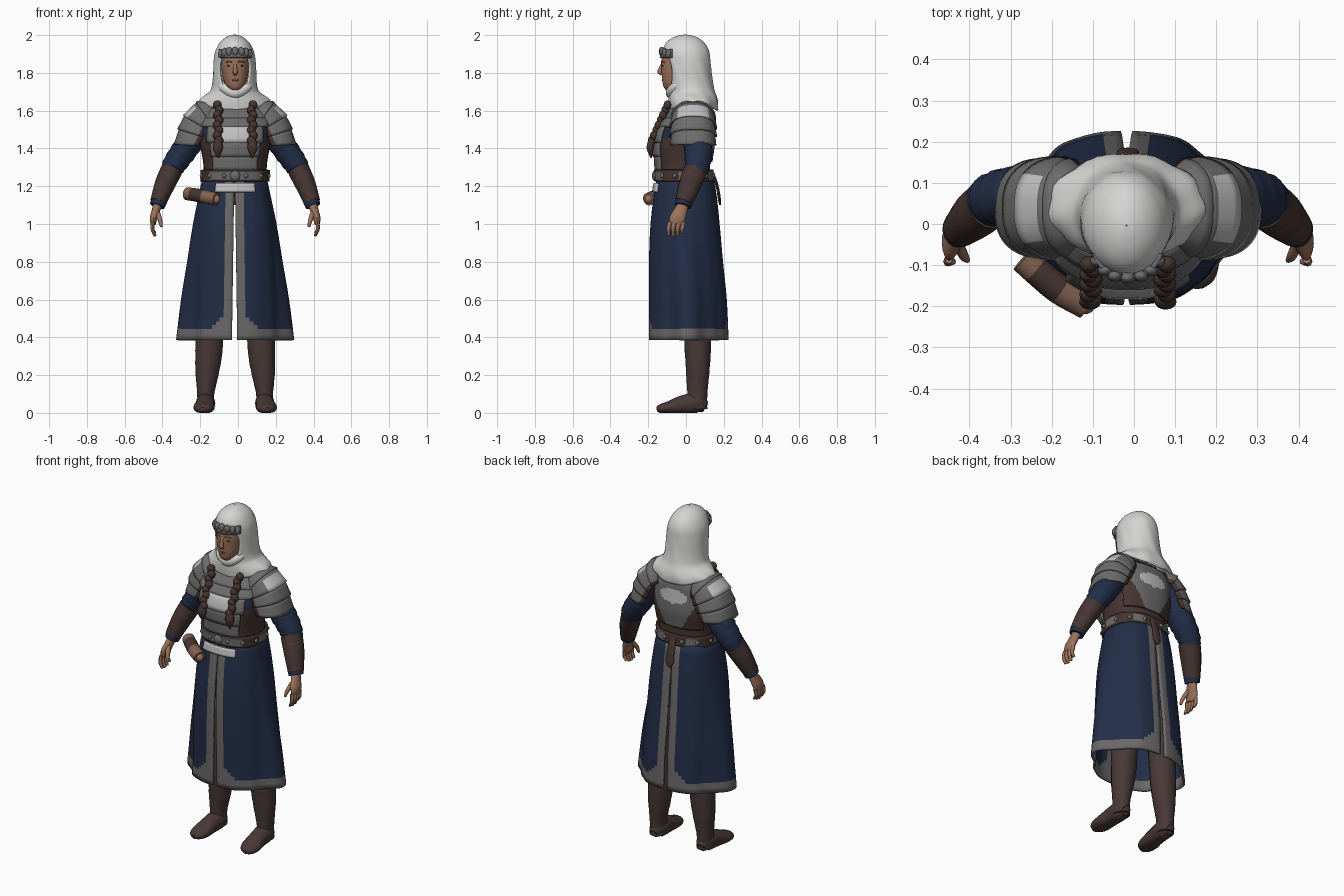
import bpy, bmesh, math
from math import sin, cos, pi, radians, exp
from mathutils import Vector

if "Cube" in bpy.data.objects:
    bpy.data.objects.remove(bpy.data.objects["Cube"])
C = -0.015  # body centre line


def material(name, rgb):
    m = bpy.data.materials.new(name)
    m.use_nodes = True
    m.diffuse_color = (*rgb, 1)
    b = m.node_tree.nodes["Principled BSDF"]
    b.inputs["Base Color"].default_value = (*rgb, 1)
    b.inputs["Roughness"].default_value = 0.8
    return m


WHITE = material("white cloth", (.66, .66, .65))
STEEL = material("dull steel", (.155, .15, .153))
LIGHT = material("bright steel", (.52, .52, .53))
NAVY = material("navy cloth", (.016, .027, .063))
LEATHER = material("brown leather", (.06, .035, .03))
BOOT = material("boot leather", (.065, .04, .038))
SKIN = material("skin", (.33, .17, .105))
TAN = material("tan leather", (.22, .12, .08))
TRIM = material("grey trim", (.145, .137, .137))
DARK = material("dark hair", (.03, .02, .017))


def sample(tab, k):
    """Smooth interpolation of a table keyed by its first column."""
    k = min(max(k, tab[0][0]), tab[-1][0])
    i = max(j for j in range(len(tab) - 1) if tab[j][0] <= k)
    a, b = tab[i], tab[i + 1]
    p, q = tab[max(i - 1, 0)], tab[min(i + 2, len(tab) - 1)]
    h = b[0] - a[0]
    t = (k - a[0]) / h
    out = []
    for c in range(1, len(a)):
        m0 = (b[c] - p[c]) / (b[0] - p[0]) * h
        m1 = (q[c] - a[c]) / (q[0] - a[0]) * h
        out.append(a[c] * (1 + 2 * t) * (1 - t) ** 2 + m0 * t * (1 - t) ** 2
                   + b[c] * t * t * (3 - 2 * t) + m1 * t * t * (t - 1))
    return out


def grid(name, rows, mats, closed=False, cap=False, rule=None, thick=0):
    """Skin rows of points; rule(centre, row, column) gives the material slot."""
    bm = bmesh.new()
    vs = [[bm.verts.new(p) for p in r] for r in rows]
    n = len(rows[0])
    for i in range(len(rows) - 1):
        for j in range(n if closed else n - 1):
            k = (j + 1) % n
            f = bm.faces.new((vs[i][j], vs[i][k], vs[i + 1][k], vs[i + 1][j]))
            if rule:
                f.material_index = int(rule(f.calc_center_median(), i, j))
    if cap:
        bm.faces.new(vs[0])
        bm.faces.new(vs[-1])
    bmesh.ops.remove_doubles(bm, verts=bm.verts, dist=1e-5)
    bmesh.ops.recalc_face_normals(bm, faces=bm.faces)
    me = bpy.data.meshes.new(name)
    bm.to_mesh(me)
    bm.free()
    ob = bpy.data.objects.new(name, me)
    bpy.context.collection.objects.link(ob)
    for m in mats:
        me.materials.append(m)
    if thick:
        s = ob.modifiers.new("thickness", "SOLIDIFY")
        s.thickness, s.offset = thick, 0
    bpy.ops.object.select_all(action="DESELECT")
    bpy.context.view_layer.objects.active = ob
    ob.select_set(True)
    bpy.ops.object.shade_smooth_by_angle(angle=radians(45))


def spow(v, e):
    return math.copysign(abs(v) ** e, v)


def around(tab, a, z, off=0, e=.85):
    """Point at angle a and height z on a body profile (z, cy, rx, ry)."""
    cy, rx, ry = sample(tab, z)[:3]
    return Vector((C + (rx + off) * spow(cos(a), e), cy + (ry + off) * spow(sin(a), e), z))


def shell(name, tab, z0, z1, mid, half, off, mats, rule=None, n=16, nz=4, flare=0):
    """Curved plate lying on a body profile; a half turn of 180 gives a band."""
    rows = [[around(tab, radians(mid - half + 2 * half * j / n), z0 + (z1 - z0) * i / nz,
                    off + flare * (1 - i / nz)) for j in range(n + 1)] for i in range(nz + 1)]
    grid(name, rows, mats, rule=rule, thick=.012)


def loft(name, tab, mats, n=32, nz=24, rule=None):
    z0, z1 = tab[0][0], tab[-1][0]
    rows = [[around(tab, 2 * pi * j / n, z0 + (z1 - z0) * i / nz) for j in range(n)] for i in range(nz + 1)]
    grid(name, rows, mats, True, True, rule)


def tube(name, pts, mats, ref=(0, 1, 0), n=16, per=4, wrinkle=0, rule=None):
    """Tube through points (x, y, z, radius a, radius b), kept above the ground."""
    tab = [(i, *p) for i, p in enumerate(pts)]
    m = (len(pts) - 1) * per
    s = [sample(tab, i / per) for i in range(m + 1)]
    rows = []
    for i, (x, y, z, ra, rb) in enumerate(s):
        t = (Vector(s[min(i + 1, m)][:3]) - Vector(s[max(i - 1, 0)][:3])).normalized()
        side = t.cross(Vector(ref)).normalized()
        up = side.cross(t)
        w = 1 + wrinkle * sin(i * 2.1)
        ring = [Vector((x, y, z)) + w * (side * ra * cos(q) + up * rb * sin(q))
                for q in (2 * pi * j / n for j in range(n))]
        rows.append([(p.x, p.y, max(p.z, 0)) for p in ring])
    grid(name, rows, mats, True, True, rule)


def ball(name, at, size, mat):
    x, y, z = at
    rows = [[(x + size[0] * sin(p) * cos(q), y + size[1] * sin(p) * sin(q), z + size[2] * cos(p))
             for q in (2 * pi * j / 14 for j in range(14))] for p in (pi * (i + .02) / 8.04 for i in range(9))]
    grid(name, rows, [mat], True, True)


# Torso: leather vest below, cloth above, with steel plates
TORSO = [(1.14, -.005, .165, .145), (1.25, -.01, .165, .14), (1.33, -.015, .17, .142), (1.42, -.015, .185, .153),
         (1.5, -.01, .187, .144), (1.58, .015, .17, .112), (1.64, .03, .115, .075)]
loft("torso", TORSO, [LEATHER, NAVY], rule=lambda c, i, j: c.z > 1.46)
for k, (z0, z1, half) in enumerate([(1.285, 1.36, 38), (1.355, 1.435, 40), (1.43, 1.52, 46),
                                    (1.515, 1.565, 62), (1.56, 1.61, 62)]):
    shell(f"chest_plate_{k + 1}", TORSO, z0, z1, -90, half, .004, [STEEL, LIGHT], flare=.005,
          rule=lambda c, i, j, k=k: k == 2 and 3 < j < 12)
shell("back_plate", TORSO, 1.33, 1.61, 90, 56, .008, [STEEL, LIGHT, LEATHER], n=44, nz=26,
      rule=lambda c, i, j: 1 if ((c.x - C) / .09) ** 2 + ((c.z - 1.515) / .04) ** 2 < 1
      else 2 if abs(c.x - C) > .05 + .55 * (c.z - 1.33) else 0)

# Belt, buckle, sash and hanging end
shell("belt", TORSO, 1.225, 1.287, -90, 180, .012, [LEATHER, STEEL], n=48, nz=6,
      rule=lambda c, i, j: 0 < i < 5 and (17 < j < 30 or j % 8 in (3, 4, 5)))
ball("belt_buckle", (C, -.165, 1.255), (.028, .016, .028), STEEL)
for k in range(12):
    ball("belt_stud", around(TORSO, radians(30 * k + 15), 1.255, .016), (.012, .012, .012), STEEL)
tube("belt_end", [(C, .14, 1.27, .02, .01), (C, .165, 1.2, .024, .008), (C, .177, 1.13, .026, .008),
                  (C, .18, 1.1, .004, .004)], [LEATHER])

# Skirt: two halves split at front and back, boxy with a fold at each side, grey borders
SKIRT = [(.385, .015, .307, .205), (.6, .01, .28, .2), (.8, 0, .247, .19), (1, -.005, .215, .177),
         (1.17, -.004, .18, .158), (1.25, -.005, .163, .142)]
heights = [.385, .415, .445, .465, .485, .505, .53] + [.53 + .06 * i for i in range(1, 13)]
E = .78


def skirt_row(s, z):
    cy, rx, ry = sample(SKIRT, z)
    gap = .003 + .011 * max(0, 1.15 - z) / .76
    fall = min(1, max(0, (1.2 - z) / .7))
    wide = 1 - .25 * fall
    edge = [math.acos(((gap + d) / (rx * wide)) ** (1 / E)) for d in (0, .02, .045, .065, .085, .105)]
    mids = [edge[-1] * (1 - i / 20) for i in range(1, 40)]
    row = []
    for a in edge + mids + [-q for q in reversed(edge)]:
        side = (1 - wide) * exp(-(sin(a) / .3) ** 2)
        f = 1 + .015 * fall * sin(11 * a + s) * cos(a)
        row.append((C - .003 + s * rx * (wide * f * abs(cos(a)) ** E + side), cy - ry * f * spow(sin(a), E), z))
    return row


def border(c, i, j):
    d = min(j, 49 - j)
    return i < 2 or d < 2 or (d - 2) + (i - 2) < 3


for s, side in ((1, "left"), (-1, "right")):
    grid(side + "_skirt", [skirt_row(s, z) for z in heights], [NAVY, TRIM], rule=border, thick=.012)
shell("sash_plate", SKIRT, 1.168, 1.215, -90, 30, .012, [LIGHT])

# Hood with a face opening and a mantle over the shoulders
HOOD = [(1.6, .042, .188, .122, 0), (1.635, .041, .172, .126, 0), (1.67, .036, .145, .124, 0), (1.7, .03, .125, .118, 6),
        (1.73, .024, .115, .117, 30), (1.78, .016, .11, .117, 42), (1.85, .008, .107, .118, 44),
        (1.9, .002, .101, .119, 30), (1.93, -.002, .09, .113, 0), (1.96, -.004, .072, .094, 0),
        (1.983, -.004, .046, .062, 0), (1.995, -.004, .02, .026, 0), (1.998, -.004, .001, .001, 0)]
rows = []
for i in range(49):
    z = 1.6 + .398 * sin(pi / 2 * i / 48)
    cy, rx, ry, opening = sample(HOOD, z)
    o = radians(max(0, opening))
    low = max(0, (1.7 - z) / .1)
    row = []
    for j in range(49):
        a = -pi / 2 + o + (2 * pi - 2 * o) * j / 48
        f = 1 + (.01 + .015 * low) * sin(9 * a + 25 * z) * min(1, max(0, 1.96 - z) * 8) * (.4 + .6 * (sin(a) > -.6))
        row.append((C - .003 + rx * f * cos(a), cy + ry * f * sin(a), z + .045 * low * cos(a) ** 2))
    rows.append(row)
grid("hood", rows, [WHITE], thick=.01)
tube("chin_wrap", [(C - .085, -.01, 1.76, .02, .02), (C - .06, -.065, 1.72, .022, .024), (C, -.083, 1.695, .024, .03),
                   (C + .06, -.065, 1.72, .022, .024), (C + .085, -.01, 1.76, .02, .02)], [WHITE], ref=(0, 0, 1))

# Head and face
HEAD = [(1.7, -.06, .018, .028), (1.715, -.063, .036, .05), (1.75, -.05, .058, .074), (1.8, -.042, .069, .087),
        (1.86, -.036, .074, .095), (1.92, -.03, .068, .088), (1.94, -.03, .035, .05)]
loft("head", HEAD, [SKIN])
tube("nose", [(C, -.122, 1.855, .007, .007), (C, -.134, 1.825, .009, .01), (C, -.138, 1.805, .013, .013),
              (C, -.128, 1.79, .01, .006)], [SKIN])
ball("mouth", (C, -.121, 1.762), (.02, .008, .006), TAN)
for s in (1, -1):
    ball("eye", (C + s * .03, -.122, 1.838), (.013, .005, .005), DARK)
    tube("brow", [(C + s * .014, -.13, 1.857, .003, .003), (C + s * .03, -.126, 1.861, .004, .003),
                  (C + s * .048, -.114, 1.856, .003, .003)], [TAN], ref=(0, 0, 1), n=8)
BROWBAND = [(1.87, -.006, .092, .126), (1.95, -.006, .084, .12)]
shell("headband", BROWBAND, 1.88, 1.925, -90, 62, .002, [STEEL])
for k in range(-3, 4):
    ball("headband_boss", around(BROWBAND, radians(-90 + 17 * k), 1.9 + .014 * cos(k * .5), .002),
         (.018, .014, .024), STEEL)

# Scroll case on the belt
tube("scroll_case", [(-.27, -.085, 1.16, .034, .034), (-.23, -.12, 1.155, .035, .035),
                     (-.18, -.16, 1.145, .036, .036), (-.115, -.198, 1.132, .034, .034)], [TAN, LEATHER],
     ref=(0, 0, 1), rule=lambda c, i, j: 2 < i < 8)
ball("scroll_end", (-.118, -.197, 1.132), (.024, .022, .024), SKIN)

# Paired limbs, pauldrons and braids
OUTER = [(.12, 1.655), (.198, 1.643), (.264, 1.572), (.292, 1.5), (.31, 1.42)]
INNER = [(.11, 1.56), (.13, 1.54), (.15, 1.5), (.17, 1.46), (.195, 1.415)]
DEPTH = [.09, .108, .112, .112, .108]
for s, side in ((1, "left"), (-1, "right")):
    def mir(pts):
        return [(C + s * p[0], *p[1:]) for p in pts]

    for k in range(4):
        rows = []
        for i in range(5):
            t, lip = i / 4, .009 * i / 4
            mix = lambda tab, c: tab[k][c] * (1 - t) + tab[k + 1][c] * t
            d = DEPTH[k] * (1 - t) + DEPTH[k + 1] * t + lip
            rows.append([(C + s * (mix(INNER, 0) + (mix(OUTER, 0) + lip - mix(INNER, 0)) * sin(q) ** .8),
                          .038 + d * spow(cos(q), .8), mix(INNER, 1) + (mix(OUTER, 1) - mix(INNER, 1)) * sin(q) ** .8)
                         for q in (pi * j / 24 for j in range(25))])
        grid(f"{side}_pauldron_{k + 1}", rows, [STEEL, LIGHT, LEATHER], thick=.012,
             rule=lambda c, i, j, k=k: 2 if j in (0, 23) else 1 if k == 1 and 6 < j < 17 and i > 0 else 0)

    tube(side + "_sleeve", mir([(.14, .04, 1.57, .06, .07), (.2, .05, 1.49, .068, .078), (.27, .065, 1.39, .068, .075),
                                (.325, .06, 1.31, .062, .066), (.345, .048, 1.265, .052, .056)]),
         [NAVY], wrinkle=.035, per=6)
    tube(side + "_bracer", mir([(.337, .05, 1.285, .058, .064), (.372, .022, 1.21, .054, .06),
                                (.408, -.012, 1.115, .043, .046)]), [LEATHER, BOOT], per=6,
         rule=lambda c, i, j: i in (3, 8))
    tube(side + "_cuff", mir([(.402, -.008, 1.125, .043, .046), (.413, -.016, 1.095, .04, .043)]), [NAVY])
    tube(side + "_palm", mir([(.408, -.012, 1.11, .024, .028), (.42, -.028, 1.07, .022, .036),
                              (.432, -.045, 1.03, .02, .042), (.434, -.052, 1.0, .014, .038)]), [SKIN])
    for k in range(4):
        y, drop = -.085 + .024 * k, (.005, 0, .004, .016)[k]
        tube(f"{side}_finger_{k + 1}", mir([(.435, y, 1.012, .01, .012), (.438, y - .007, .975, .01, .011),
                                            (.424, y - .006, .935 + drop, .007, .008)]), [SKIN], n=8)
    tube(side + "_thumb", mir([(.412, -.05, 1.06, .014, .014), (.398, -.078, 1.02, .012, .012),
                               (.39, -.088, .985, .007, .007)]), [SKIN], n=8)

    # Boots
    tube(side + "_boot_leg", mir([(.13, .055, .75, .085, .08), (.138, .062, .36, .073, .07),
                                  (.148, .062, .22, .063, .062), (.156, .06, .1, .045, .053),
                                  (.156, .06, .02, .046, .053)]), [BOOT], wrinkle=.01, per=6)
    tube(side + "_foot", mir([(.157, .104, .03, .026, .028), (.156, .06, .05, .05, .055), (.16, -.02, .042, .05, .05),
                              (.166, -.09, .028, .056, .034), (.17, -.135, .022, .042, .024),
                              (.171, -.155, .018, .015, .012)]), [BOOT], ref=(0, 0, 1))

    # Braids falling over the chest
    for k in range(8):
        ball(side + "_braid", (C + s * (.09 + .005 * (-1) ** k), -.098 - .012 * k, 1.63 - .027 * k),
             (.023, .021, .025), LEATHER)
    tube(side + "_braid_tip", mir([(.09, -.183, 1.44, .021, .018), (.092, -.19, 1.4, .026, .018),
                                   (.09, -.184, 1.35, .004, .004)]), [LEATHER])
